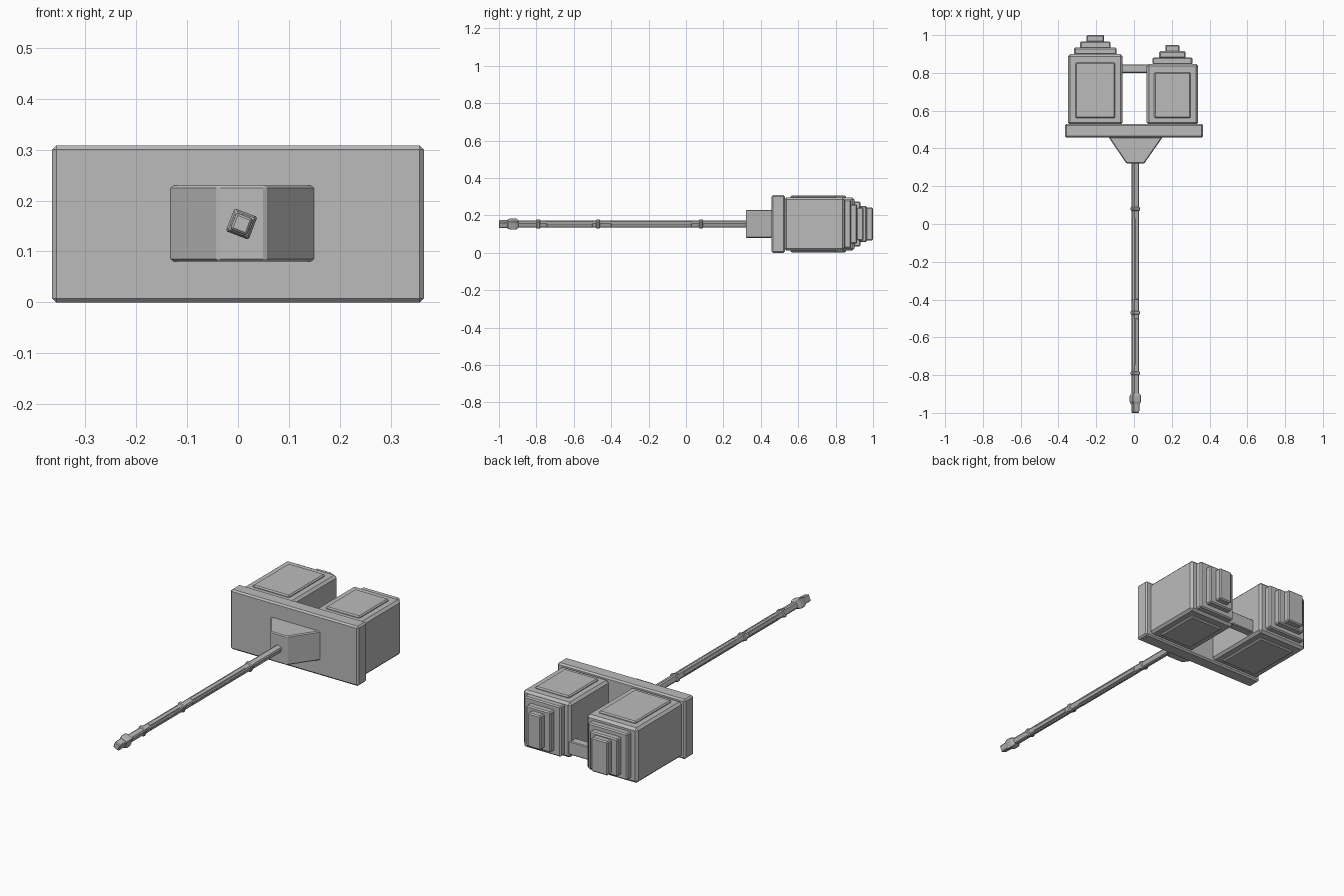
import bpy
import bmesh
import math
from mathutils import Matrix

cube = bpy.data.objects.get("Cube")
if cube:
    bpy.data.objects.remove(cube, do_unlink=True)

grey = bpy.data.materials.new("stone_grey")
grey.use_nodes = True
COLOUR = (0.5, 0.5, 0.5, 1)
grey.diffuse_color = COLOUR
grey.node_tree.nodes["Principled BSDF"].inputs["Base Color"].default_value = COLOUR

MID = 0.154    # height of the central axis
AXIS_X = 0.007  # handle offset
TWIST = Matrix.Rotation(math.radians(21), 4, 'Y')


def loft(name, rings, bevel=0.0, matrix=None):
    """Rectangular sections along y: each ring is (y, x0, x1, z0, z1)."""
    bm = bmesh.new()
    loops = []
    for y, x0, x1, z0, z1 in rings:
        corners = ((x0, z0), (x1, z0), (x1, z1), (x0, z1))
        loops.append([bm.verts.new((x, y, z)) for x, z in corners])
    for a, b in zip(loops, loops[1:]):
        for i in range(4):
            j = (i + 1) % 4
            bm.faces.new((a[i], a[j], b[j], b[i]))
    bm.faces.new(loops[0])
    bm.faces.new(loops[-1])
    bmesh.ops.recalc_face_normals(bm, faces=bm.faces)
    if bevel:
        bmesh.ops.bevel(bm, geom=bm.edges[:], offset=bevel, segments=1,
                        profile=0.5, affect='EDGES')
    mesh = bpy.data.meshes.new(name)
    bm.to_mesh(mesh)
    bm.free()
    mesh.materials.append(grey)
    obj = bpy.data.objects.new(name, mesh)
    if matrix:
        obj.matrix_world = matrix
    bpy.context.collection.objects.link(obj)
    return obj


def box(name, x0, x1, y0, y1, z0, z1, bevel=0.006):
    return loft(name, [(y0, x0, x1, z0, z1), (y1, x0, x1, z0, z1)], bevel)


# Cross plate and the flared socket that holds the handle
box("cross_plate", -0.365, 0.365, 0.457, 0.53, 0, 0.308, 0.008)
loft("handle_socket", [(0.32, -0.04, 0.054, 0.08, 0.23),
                       (0.46, -0.135, 0.152, 0.08, 0.23)], 0.005)


# Head blocks with raised panels above and below, and a stepped back
def head(side, x0, x1, y1, tiers):
    box(side + "_head", x0, x1, 0.525, y1, 0.012, 0.296, 0.012)
    for end, z0, z1 in (("top", 0.29, 0.306), ("bottom", 0.002, 0.018)):
        box(f"{side}_{end}_panel", x0 + 0.04, x1 - 0.04, 0.56, y1 - 0.045, z0, z1)
    cx, y = (x0 + x1) / 2, y1
    for i, (half_x, half_z) in enumerate(tiers):
        box(f"{side}_step_{i + 1}", cx - half_x, cx + half_x, y - 0.004,
            y + 0.0335, MID - half_z, MID + half_z)
        y += 0.0335


head("right", -0.35, -0.06, 0.90, ((0.112, 0.12), (0.08, 0.097), (0.047, 0.088)))
head("left", 0.067, 0.34, 0.848, ((0.105, 0.13), (0.07, 0.105), (0.037, 0.088)))
box("head_link", -0.08, 0.09, 0.80, 0.845, 0.03, 0.10, 0.004)


# Handle: a twisted square bar with raised strips, collars and a pommel
HANDLE = Matrix.Translation((AXIS_X, 0, MID)) @ TWIST


def bar(name, sections, bevel):
    return loft(name, [(y, -r, r, -r, r) for y, r in sections], bevel, HANDLE)


bar("handle_bar", [(-0.91, 0.0165), (0.33, 0.0165)], 0.006)
for i, y in enumerate((0.08, -0.47, -0.79)):
    bar(f"handle_collar_{i + 1}", [(y - 0.011, 0.0205), (y + 0.011, 0.0205)], 0.005)
for i, (y0, y1) in enumerate(((-0.40, 0.03), (-0.745, -0.50))):
    for axis in "xz":
        wide, thin = 0.009, 0.0185
        hx, hz = (wide, thin) if axis == "x" else (thin, wide)
        loft(f"grip_strip_{i + 1}_{axis}", [(y0, -hx, hx, -hz, hz),
                                            (y1, -hx, hx, -hz, hz)], 0.002, HANDLE)
bar("pommel", [(-0.955, 0.019), (-0.94, 0.024), (-0.91, 0.024), (-0.895, 0.017)], 0.003)
bar("pommel_tip", [(-1.0, 0.017), (-0.945, 0.018)], 0.004)
